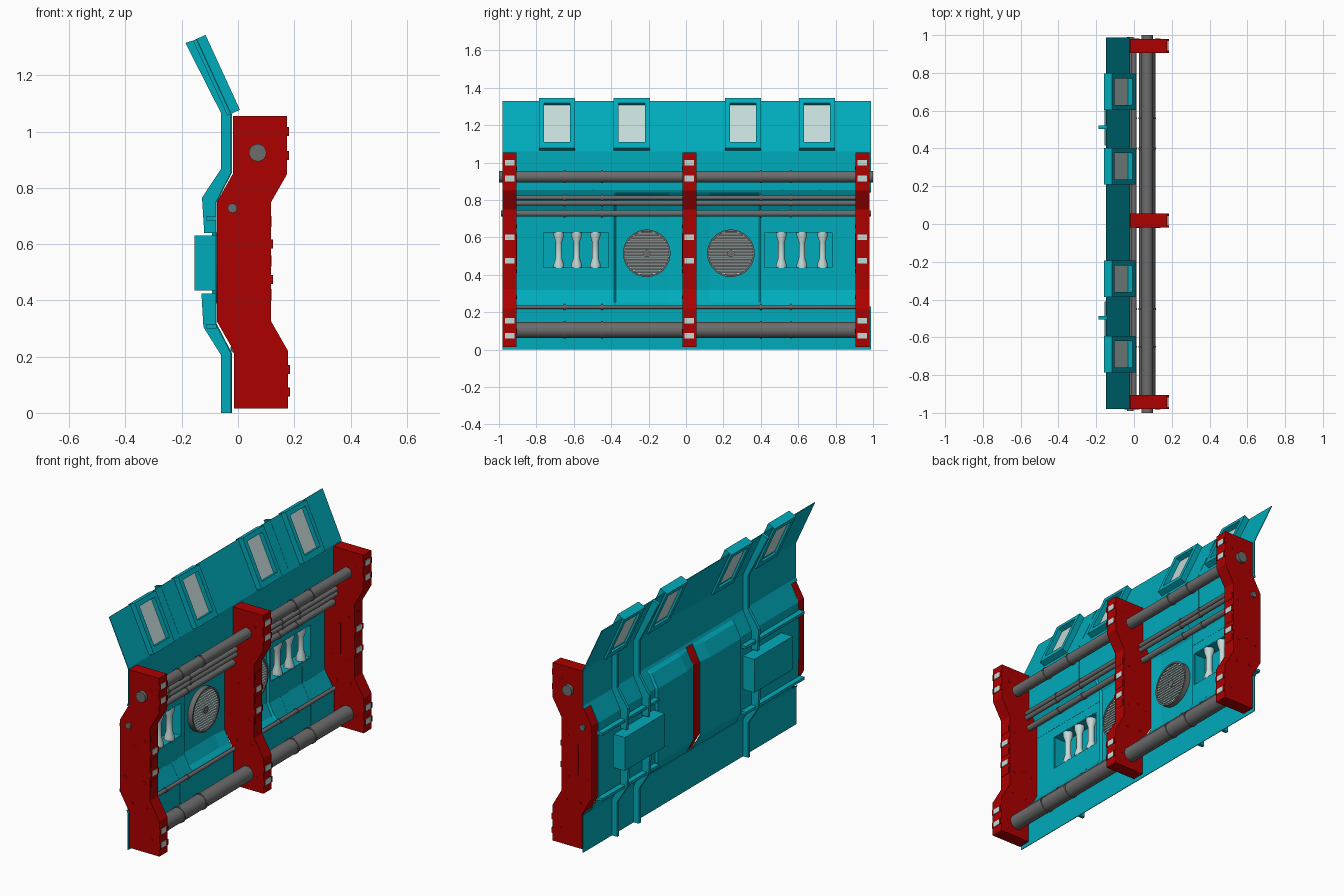
import bpy, bmesh, math
from mathutils import Matrix, Vector

if "Cube" in bpy.data.objects:
    bpy.data.objects.remove(bpy.data.objects["Cube"])


def mat(name, c):
    m = bpy.data.materials.new(name)
    m.diffuse_color = (*c, 1)
    m.use_nodes = True
    m.node_tree.nodes["Principled BSDF"].inputs["Base Color"].default_value = m.diffuse_color
    return m


TEAL = mat("teal", (0.0, 0.41, 0.50))
RED = mat("red", (0.42, 0.0, 0.0))
DARK = mat("dark_grey", (0.15, 0.15, 0.15))
PALE = mat("pale_grey", (0.55, 0.70, 0.68))


def finish(bm, name, m, smooth=False):
    bmesh.ops.recalc_face_normals(bm, faces=bm.faces)
    me = bpy.data.meshes.new(name)
    bm.to_mesh(me)
    bm.free()
    ob = bpy.data.objects.new(name, me)
    bpy.context.collection.objects.link(ob)
    me.materials.append(m)
    if smooth:
        bpy.context.view_layer.objects.active = ob
        ob.select_set(True)
        bpy.ops.object.shade_smooth_by_angle()
        ob.select_set(False)
    return ob


def add_box(bm, x0, x1, y0, y1, z0, z1):
    mid = Vector(((x0 + x1) / 2, (y0 + y1) / 2, (z0 + z1) / 2))
    mx = Matrix.Translation(mid) @ Matrix.Diagonal((x1 - x0, y1 - y0, z1 - z0, 1))
    bmesh.ops.create_cube(bm, size=1, matrix=mx)


def add_cyl(bm, loc, r, depth, axis, seg=24):
    rot = Matrix.Rotation(math.pi / 2, 4, 'X' if axis == 'y' else 'Y')
    bmesh.ops.create_cone(bm, cap_ends=True, segments=seg, radius1=r, radius2=r,
                          depth=depth, matrix=Matrix.Translation(loc) @ rot)


def add_prism(bm, pts, y0, y1):
    f = bm.faces.new([bm.verts.new((x, y0, z)) for x, z in pts])
    ext = bmesh.ops.extrude_face_region(bm, geom=[f])["geom"]
    bmesh.ops.translate(bm, vec=(0, y1 - y0, 0),
                        verts=[v for v in ext if isinstance(v, bmesh.types.BMVert)])


FRAMES = (-0.943, 0.018, 0.943)
POCKETS = ((-0.765, -0.41), (0.415, 0.785))
WINDOWS = (-0.69, -0.29, 0.305, 0.70)
DOORS = ((-0.375, -0.09), (0.125, 0.39))
SHEET = [(-0.025, 0), (-0.025, 0.213), (-0.079, 0.317), (-0.079, 0.748),
         (-0.024, 0.855), (-0.024, 1.06), (-0.147, 1.328)]


def sheet_x(z):
    for (xa, za), (xb, zb) in zip(SHEET, SHEET[1:]):
        if z <= zb:
            return xa + (xb - xa) * (z - za) / (zb - za)
    return SHEET[-1][0]


# Wall sheet: bent profile, bulged doors, slots for the frames, window and pocket holes
zs = [0, 0.213, 0.23, 0.25, 0.317, 0.435, 0.63, 0.748, 0.825, 0.84, 0.855, 1.06, 1.10, 1.31, 1.328]
ys = {-0.98, -0.925, 0.925, 0.988, -0.012, 0.047, -0.385, 0.40}
for a, b in POCKETS + DOORS:
    ys |= {a, b}
for w in WINDOWS:
    ys |= {w - 0.07, w + 0.07}
ys = sorted(ys)


def in_door(y, z):
    return 0.24 < z < 0.83 and any(a - .001 <= y <= b + .001 for a, b in DOORS)


def is_hole(y, z):
    if 0.23 < z < 0.84 and (abs(y) > 0.925 or -0.012 < y < 0.047):
        return True
    if 0.435 < z < 0.63 and any(a < y < b for a, b in POCKETS):
        return True
    return 1.10 < z < 1.31 and any(abs(y - w) < 0.07 for w in WINDOWS)


bm = bmesh.new()
grid = [[bm.verts.new((sheet_x(z) - 0.012 * in_door(y, z), y, z)) for z in zs] for y in ys]
for i in range(len(ys) - 1):
    for j in range(len(zs) - 1):
        if not is_hole((ys[i] + ys[i + 1]) / 2, (zs[j] + zs[j + 1]) / 2):
            bm.faces.new((grid[i][j], grid[i + 1][j], grid[i + 1][j + 1], grid[i][j + 1]))
bmesh.ops.delete(bm, geom=[v for v in bm.verts if not v.link_faces], context='VERTS')
sheet = finish(bm, "wall_sheet", TEAL)
sol = sheet.modifiers.new("thickness", 'SOLIDIFY')
sol.thickness, sol.offset = 0.004, 0

# Vertical ribs on the outside, broken at the pockets, and horizontal ridges
low = [(-.022, 0), (-.022, .213), (-.076, .317), (-.076, .425),
       (-.13, .425), (-.123, .305), (-.06, .205), (-.06, 0)]
mid = [(-.076, .64), (-.076, .748), (-.021, .855), (-.021, 1.06),
       (-.06, 1.065), (-.06, .868), (-.128, .765), (-.12, .64)]
top = [(-.021, 1.06), (-.144, 1.329), (-.187, 1.315), (-.06, 1.065)]
bm = bmesh.new()
for y in (-0.497, 0.512, 0.712):
    add_prism(bm, low, y - 0.009, y + 0.009)
    add_prism(bm, mid, y - 0.009, y + 0.009)
    if y < 0.7:
        add_prism(bm, top, y - 0.009, y + 0.009)
finish(bm, "vertical_ribs", TEAL)
bm = bmesh.new()
for z in (0.308, 0.692):
    add_box(bm, -0.112, -0.076, -0.935, -0.392, z - 0.008, z + 0.008)
    add_box(bm, -0.112, -0.076, 0.405, 0.93, z - 0.008, z + 0.008)
finish(bm, "horizontal_ridges", TEAL)

# Pockets open to the inside, each with three waisted insulators
HOUR = [(0.028, .437), (0.028, .455), (0.017, .49), (0.017, .575), (0.028, .61), (0.028, .628)]
for n, (a, b) in enumerate(POCKETS):
    bm = bmesh.new()
    add_box(bm, -0.155, -0.079, a, b, 0.435, 0.63)
    bmesh.ops.delete(bm, geom=[f for f in bm.faces if f.calc_center_median().x > -0.09],
                     context='FACES')
    ob = finish(bm, f"pocket_{n}", TEAL)
    sm = ob.modifiers.new("thickness", 'SOLIDIFY')
    sm.thickness = 0.005
    bm = bmesh.new()
    for c in ((0.51, 0.62, 0.73) if n else (-0.68, -0.585, -0.485)):
        pts = [(0, HOUR[0][1])] + HOUR + [(0, HOUR[-1][1])]
        vs = [bm.verts.new((-0.104 + r, c, z)) for r, z in pts]
        es = [bm.edges.new(p) for p in zip(vs, vs[1:])]
        bmesh.ops.spin(bm, geom=vs + es, cent=(-0.104, c, 0), axis=(0, 0, 1),
                       angle=2 * math.pi, steps=16, use_duplicate=False)
    bmesh.ops.remove_doubles(bm, verts=bm.verts, dist=0.0005)
    finish(bm, f"insulators_{n}", PALE, True)

# Windows: box frames lying on the sloping top sheet, with panes
D = Vector((-0.123, 0, 0.268)).normalized()
N = Vector((D.z, 0, -D.x))
slope = Matrix((N, (0, 1, 0), D)).transposed().to_4x4()
slope.translation = (-0.025, 0, 1.063)
fr, panes = bmesh.new(), bmesh.new()
for w in WINDOWS:
    for s in (-1, 1):
        e = sorted((w + s * 0.07, w + s * 0.097))
        add_box(fr, -0.014, 0.035, *e, 0.0, 0.293)
    for s0, s1 in ((0, 0.035), (0.265, 0.293)):
        add_box(fr, -0.014, 0.035, w - 0.07, w + 0.07, s0, s1)
    add_box(panes, 0.0, 0.008, w - 0.07, w + 0.07, 0.035, 0.265)
for b, name, m in ((fr, "window_frames", TEAL), (panes, "window_panes", PALE)):
    bmesh.ops.transform(b, matrix=slope, verts=b.verts)
    finish(b, name, m)

# Red upright frames with edge plates, side slots and bolts
FRAME = [(-.015, .015), (.178, .015), (.178, .22), (.118, .325), (.118, .75), (.175, .85),
         (.175, 1.055), (-.018, 1.055), (-.018, .85), (-.075, .75), (-.075, .325), (-.015, .22)]
EDGE = [(1.0, .175), (.915, .175), (.60, .118), (.475, .118), (.155, .178), (.075, .178)]
uprights, plates, trims = bmesh.new(), bmesh.new(), bmesh.new()
for y in FRAMES:
    add_prism(uprights, FRAME, y - 0.037, y + 0.037)
    for z, x in EDGE:
        add_box(plates, x - 0.005, x + 0.004, y - 0.025, y + 0.025, z - 0.015, z + 0.015)
        for dy in (-0.031, 0.031):
            add_box(uprights, x - 0.005, x + 0.006, y + dy - 0.006, y + dy + 0.006,
                    z - 0.016, z + 0.016)
    for z in (0.42, 0.54, 0.68):
        add_box(uprights, 0.11, 0.1195, y - 0.028, y + 0.028, z - 0.02, z + 0.02)
    add_box(trims, 0.01, 0.03, y - 0.0385, y + 0.0385, 0.44, 0.62)
    for x, z in ((0.0, .28), (.09, .28), (.08, .42), (.08, .66), (-.04, .42), (.12, .97), (.13, .1)):
        add_cyl(trims, (x, y, z), 0.01, 0.077, 'y', 8)
finish(uprights, "upright_frames", RED)
finish(plates, "edge_plates", PALE)
finish(trims, "frame_slots_and_bolts", RED)

# Pipes running through the frames, with thin joint rings: x, z, radius, half length
PIPES = [(.07, .925, .031, 1.0), (.07, .105, .043, .93), (-.02, .728, .017, .99),
         (.0, .812, .013, .96), (.0, .783, .013, .96), (-.012, .228, .011, .96)]
for n, (x, z, r, h) in enumerate(PIPES):
    bm = bmesh.new()
    add_cyl(bm, (x, 0, z), r, 2 * h, 'y')
    for c in (-0.65, -0.45, 0.40, 0.56):
        add_cyl(bm, (x, c, z), r + 0.004, 0.01, 'y')
    finish(bm, f"pipe_{n}", DARK, True)

# Round louvred vents on the doors
for n, y in enumerate((-0.21, 0.24)):
    z, r = 0.515, 0.127
    bm = bmesh.new()
    add_cyl(bm, (-0.08, y, z), r - 0.006, 0.016, 'x', 40)
    rings = [[bm.verts.new((x, y + q * math.cos(k * math.pi / 20), z + q * math.sin(k * math.pi / 20)))
              for k in range(40)]
             for x, q in ((-.09, r), (-.058, r), (-.058, r - .01), (-.09, r - .01))]
    for a in range(4):
        for k in range(40):
            A, B = rings[a], rings[(a + 1) % 4]
            bm.faces.new((A[k], A[(k + 1) % 40], B[(k + 1) % 40], B[k]))
    finish(bm, f"vent_housing_{n}", DARK, True)
    bm = bmesh.new()
    for k in range(-7, 8):
        dz = k * 0.0152
        w = math.sqrt((r - 0.01) ** 2 - dz ** 2)
        add_box(bm, -0.075, -0.063, y - w, y + w, z + dz - 0.004, z + dz + 0.004)
    finish(bm, f"vent_slats_{n}", PALE)
    bm = bmesh.new()
    add_cyl(bm, (-0.066, y, z), 0.02, 0.016, 'x', 16)
    finish(bm, f"vent_hub_{n}", DARK, True)
